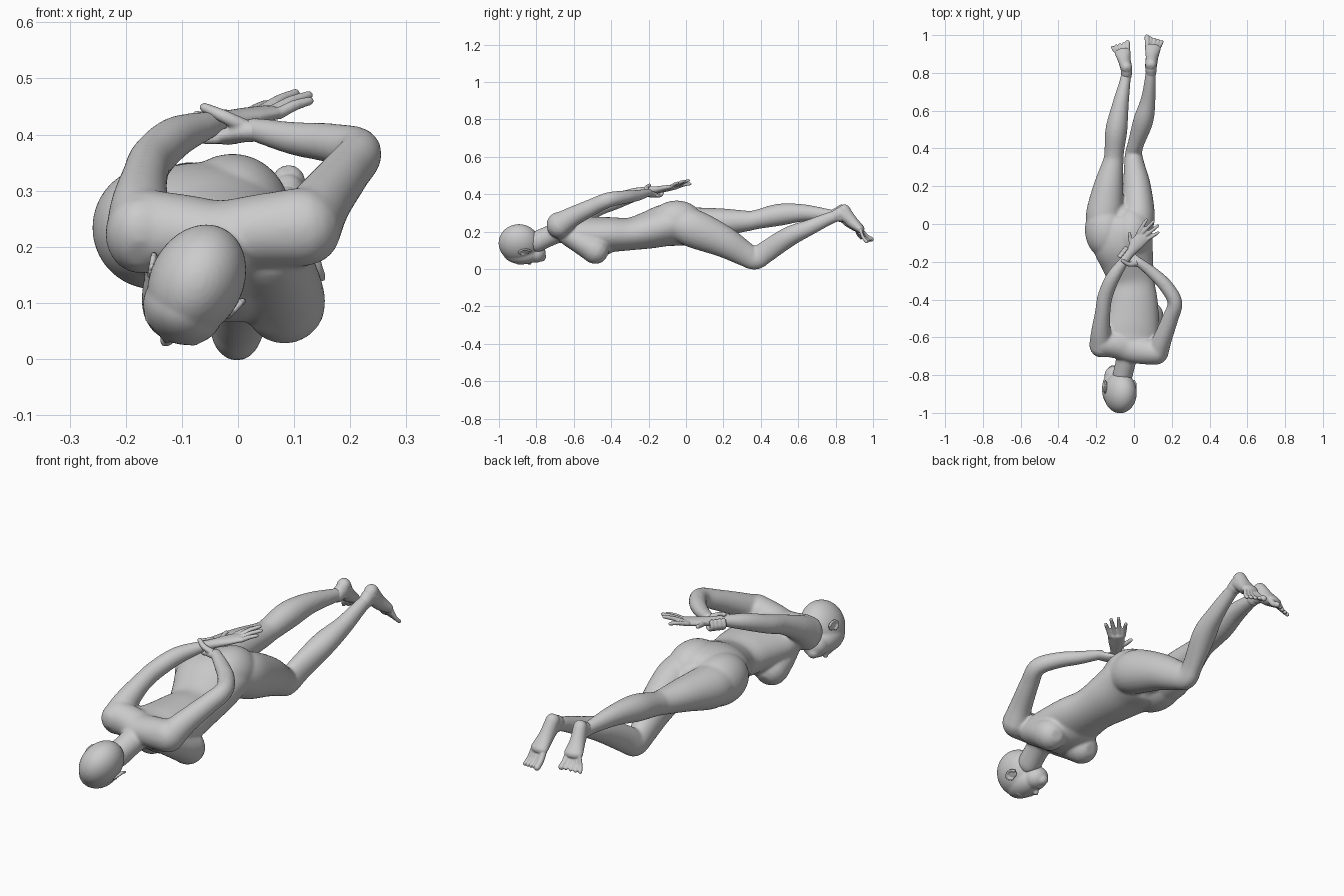
import bpy, bmesh, math
from mathutils import Vector, Matrix

UP = Vector((0, 0, 1))


def spline(rows, steps=5):
    """Smooth the rows (x, y, z, half width, half height) with a Catmull-Rom curve."""
    rows = [Vector(r) for r in rows]
    ext = [rows[0] * 2 - rows[1]] + rows + [rows[-1] * 2 - rows[-2]]
    out = []
    for i in range(1, len(ext) - 2):
        p, q, r, s = ext[i - 1:i + 3]
        for k in range(steps):
            t = k / steps
            out.append(0.5 * (2 * q + (r - p) * t + (2 * p - 5 * q + 4 * r - s) * t * t
                              + (3 * q - p - 3 * r + s) * t ** 3))
    return out + [rows[-1]]


def limb(bm, rows, up=UP, sides=24):
    """Loft ellipses along a path and round both ends."""
    pts = spline(rows)
    rings = []
    last = len(pts) - 1
    for i, p in enumerate(pts):
        c = Vector(p[:3])
        t = (Vector(pts[min(i + 1, last)][:3]) - Vector(pts[max(i - 1, 0)][:3])).normalized()
        side = t.cross(up).normalized()
        rise = side.cross(t)
        a, b = p[3], p[4]
        spots = [(0, 1)]
        caps = [(math.sin(k * math.pi / 8), math.cos(k * math.pi / 8)) for k in (1, 2, 3)]
        if i == 0:
            spots = [(-s, w) for s, w in reversed(caps)] + spots
        elif i == last:
            spots += caps
        for s, w in spots:
            o = c + t * s * min(a, b)
            rings.append([bm.verts.new(o + side * a * w * math.cos(j * math.tau / sides)
                                       + rise * b * w * math.sin(j * math.tau / sides))
                          for j in range(sides)])
    for r, s in zip(rings, rings[1:]):
        for j in range(sides):
            k = (j + 1) % sides
            bm.faces.new((r[j], r[k], s[k], s[j]))
    bm.faces.new(rings[0][::-1])
    bm.faces.new(rings[-1])


def ball(bm, c, r, rot=None):
    m = Matrix.Translation(c) @ (rot or Matrix()) @ Matrix.Diagonal((*r, 1))
    bmesh.ops.create_uvsphere(bm, u_segments=32, v_segments=20, radius=1, matrix=m)


def finish(bm, name, voxel, smooth):
    """Fuse the overlapping pieces into one smooth skin."""
    bmesh.ops.recalc_face_normals(bm, faces=bm.faces[:])
    me = bpy.data.meshes.new(name)
    bm.to_mesh(me)
    bm.free()
    ob = bpy.data.objects.new(name, me)
    bpy.context.collection.objects.link(ob)
    rm = ob.modifiers.new("fuse", 'REMESH')
    rm.mode, rm.voxel_size, rm.use_smooth_shade = 'VOXEL', voxel, True
    sm = ob.modifiers.new("soften", 'SMOOTH')
    sm.factor, sm.iterations = 0.5, smooth


# torso, shoulders, neck, chest and hips
bm = bmesh.new()
limb(bm, [(-.03, -.66, .215, .13, .065), (-.025, -.58, .19, .152, .088),
          (-.015, -.5, .182, .147, .096), (-.01, -.4, .184, .135, .093), (-.015, -.3, .187, .122, .087),
          (-.035, -.2, .208, .14, .1), (-.06, -.1, .235, .16, .113), (-.07, -.01, .235, .15, .108),
          (-.07, .03, .23, .11, .08)], sides=40)
limb(bm, [(-.165, -.635, .23, .067, .073), (-.09, -.64, .225, .072, .067), (-.03, -.655, .22, .075, .063),
          (.04, -.67, .228, .072, .066), (.115, -.68, .235, .066, .071)])
limb(bm, [(-.03, -.62, .215, .08, .06), (-.04, -.71, .185, .056, .055), (-.06, -.8, .145, .053, .057)])
ball(bm, (-.01, -.49, .15), (.135, .14, .085))
for s in (-1, 1):
    limb(bm, [(-.012 + s * .07, -.63, .185, .07, .06), (-.01 + s * .083, -.54, .132, .076, .067),
              (-.008 + s * .091, -.485, .1, .074, .074)])
ball(bm, (-.15, -.03, .234), (.11, .15, .11))
ball(bm, (-.01, -.05, .255), (.105, .14, .111))

# legs
limb(bm, [(-.16, -.02, .235, .09, .085), (-.155, .06, .235, .098, .094), (-.135, .2, .25, .079, .074),
          (-.11, .33, .257, .055, .055), (-.105, .38, .265, .052, .052), (-.093, .5, .29, .058, .059),
          (-.072, .63, .3, .044, .046), (-.045, .77, .288, .028, .031), (-.042, .83, .28, .027, .03)])
limb(bm, [(.012, -.04, .24, .085, .09), (.022, .05, .212, .088, .102), (.015, .2, .147, .074, .085),
          (.002, .31, .083, .055, .067), (-.002, .37, .055, .046, .059), (.01, .425, .09, .043, .059),
          (.05, .55, .172, .053, .054), (.075, .66, .222, .039, .043), (.088, .79, .279, .028, .032),
          (.09, .84, .28, .027, .03)])

# arms
limb(bm, [(-.174, -.64, .222, .063, .075), (-.175, -.57, .273, .052, .056), (-.166, -.47, .325, .041, .043),
          (-.152, -.38, .358, .04, .041), (-.11, -.28, .396, .037, .037), (-.045, -.185, .42, .025, .023)])
limb(bm, [(.123, -.68, .233, .06, .068), (.152, -.605, .28, .05, .054), (.192, -.5, .332, .043, .045),
          (.217, -.415, .369, .039, .041), (.17, -.33, .384, .037, .036), (.1, -.26, .393, .032, .03),
          (.025, -.2, .41, .024, .021)])
finish(bm, "body", .006, 16)

# head, in a frame with face direction down and to the side
bm = bmesh.new()
face = Vector((-.46, 0, -.888)).normalized()
crown = Vector((0, -1, 0))
ear = crown.cross(face)
frame = Matrix((ear, face, crown)).transposed().to_4x4()
centre = Vector((-.08, -.885, .126))


def head_part(x, y, z, r):
    ball(bm, centre + ear * x + face * y + crown * z, r, frame)


head_part(0, -.014, .008, (.083, .106, .109))
head_part(0, .04, -.01, (.073, .064, .105))
head_part(0, .045, -.08, (.057, .052, .055))
head_part(0, .068, -.112, (.028, .026, .025))
head_part(0, .1, -.048, (.013, .018, .013))
head_part(0, .097, -.025, (.009, .013, .032))
head_part(0, .092, -.08, (.023, .009, .006))
head_part(0, .09, -.091, (.02, .009, .006))
for s in (-1, 1):
    head_part(s * .03, .082, .01, (.026, .014, .009))
finish(bm, "head", .005, 6)

# ears
bm = bmesh.new()
for s in (-1, 1):
    base = centre + ear * s * .079 - face * .004 + crown * -.025
    tilt = frame @ Matrix.Rotation(s * .3, 4, 'Z')
    ball(bm, base, (.006, .019, .029), tilt)
    for k in range(9):
        a = math.radians(-60 + k * 27)
        off = tilt @ Vector((s * .005, -.019 * math.cos(a), .029 * math.sin(a)))
        ball(bm, base + off, (.006, .006, .01), tilt)
finish(bm, "ears", .003, 4)


# feet, soles turned up
def foot(name, heel, ball_of_foot, tip, inner):
    bm = bmesh.new()
    h, b, t = Vector(heel), Vector(ball_of_foot), Vector(tip)
    m = h.lerp(b, .5) + Vector((0, -.006, -.006))
    limb(bm, [(*h, .03, .032), (*m, .033, .033), (*b, .042, .024)])
    limb(bm, [(*(h + Vector((0, -.045, -.03))), .028, .031), (*(h + Vector((0, -.01, -.02))), .031, .036),
              (*m, .033, .03)])
    for k in range(5):
        x = inner * (.031 - .0165 * k)
        r = .0135 if k == 0 else .0088
        root = b + Vector((x * .85, 0, 0))
        end = t + Vector((x * 1.2, -.006 * k, -.003 * k))
        bend = root.lerp(end, .6) + Vector((0, -.005, -.004))
        limb(bm, [(*root, r, r), (*bend, r, r), (*end, r, r)], sides=12)
    finish(bm, name, .0035, 3)


foot("left_foot", (-.04, .83, .314), (-.06, .908, .225), (-.072, .96, .178), 1)
foot("right_foot", (.09, .845, .315), (.1, .93, .215), (.106, .99, .158), -1)

# open hand
bm = bmesh.new()
limb(bm, [(-.05, -.19, .419, .025, .022), (-.02, -.15, .424, .025, .019),
          (.015, -.105, .431, .035, .017), (.05, -.065, .438, .038, .014)])
for root, tip in (((.024, -.045, .44), (.066, .022, .455)), ((.042, -.05, .442), (.103, .014, .474)),
                  ((.06, -.062, .441), (.126, -.01, .47)), ((.072, -.08, .437), (.128, -.045, .46))):
    r, t = Vector(root), Vector(tip)
    limb(bm, [(*r, .011, .011), (*(r.lerp(t, .5) + UP * .003), .01, .01), (*t, .008, .008)], sides=12)
limb(bm, [(-.005, -.125, .425, .015, .013), (-.018, -.09, .43, .011, .011),
          (-.024, -.05, .437, .009, .009)], sides=12)
finish(bm, "open_hand", .004, 3)

# hand gripping the other wrist from below
bm = bmesh.new()
limb(bm, [(.04, -.21, .407, .024, .02), (.01, -.197, .404, .028, .018), (-.02, -.178, .396, .034, .015)])
for k in range(4):
    d = Vector((.011, .014, 0)) * (k - 1.5)
    path = [(-.02, -.175, .392), (-.045, -.158, .393), (-.062, -.147, .41), (-.056, -.152, .434)]
    limb(bm, [(*(Vector(p) + d), .0095, .0095) for p in path], up=Vector((.6, .8, 0)), sides=12)
limb(bm, [(.015, -.205, .412, .017, .014), (-.025, -.213, .432, .013, .012),
          (-.06, -.195, .448, .01, .009)], sides=12)
finish(bm, "gripping_hand", .004, 3)
